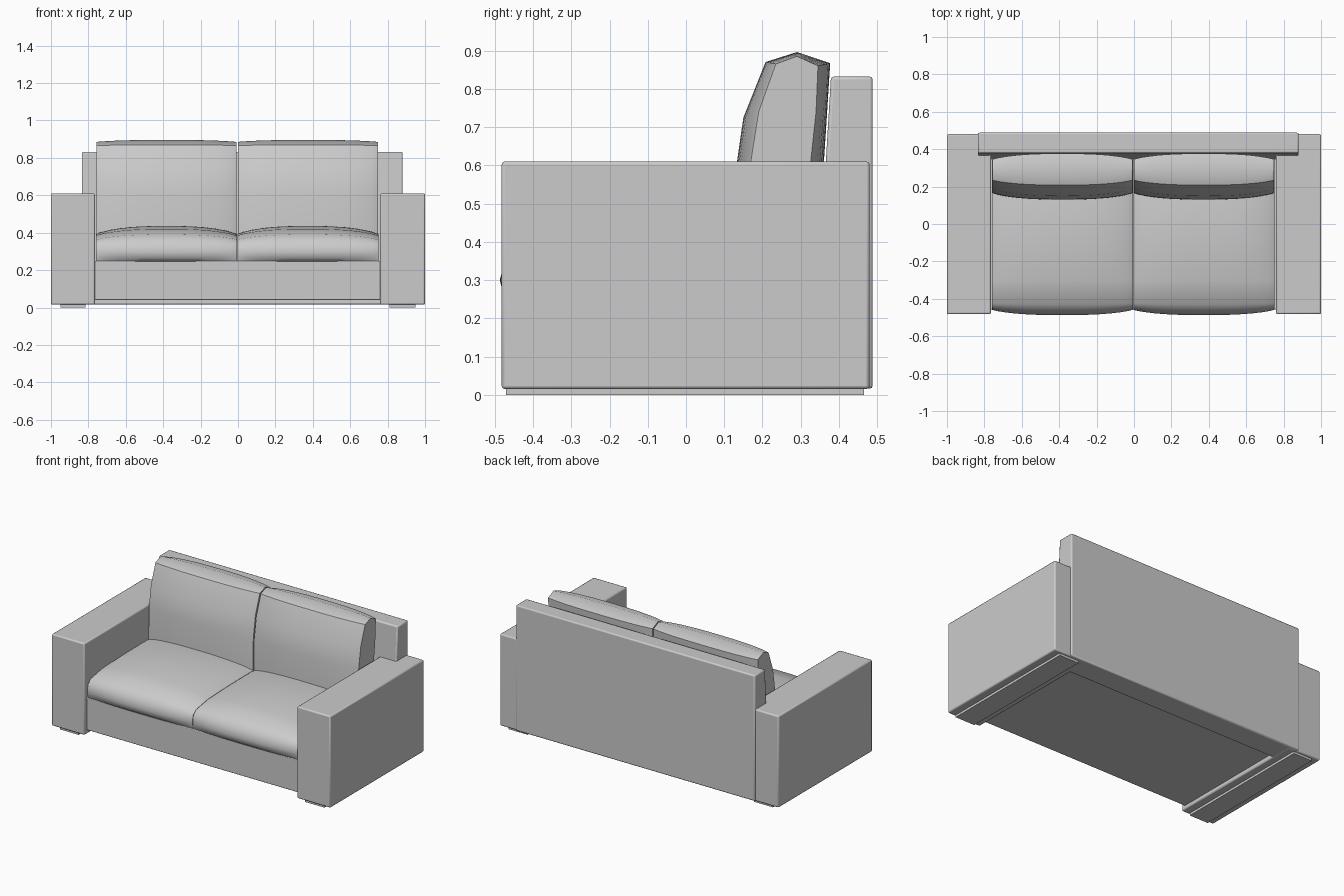
import bpy, bmesh

if "Cube" in bpy.data.objects:
    bpy.data.objects.remove(bpy.data.objects["Cube"])


def add_mesh(name, bm):
    bmesh.ops.recalc_face_normals(bm, faces=bm.faces)
    mesh = bpy.data.meshes.new(name)
    bm.to_mesh(mesh)
    bm.free()
    obj = bpy.data.objects.new(name, mesh)
    bpy.context.collection.objects.link(obj)
    return obj


def smooth(obj, angle):
    bpy.ops.object.select_all(action='DESELECT')
    obj.select_set(True)
    bpy.context.view_layer.objects.active = obj
    bpy.ops.object.shade_smooth_by_angle(angle=angle)


def loft(name, stations):
    """Skin a list of (x, [(y, z), ...]) sections and cap both ends."""
    bm = bmesh.new()
    rings = [[bm.verts.new((x, y, z)) for y, z in pts] for x, pts in stations]
    for a, b in zip(rings, rings[1:]):
        for i in range(len(a)):
            j = (i + 1) % len(a)
            bm.faces.new((a[i], a[j], b[j], b[i]))
    bm.faces.new(rings[0])
    bm.faces.new(rings[-1])
    return add_mesh(name, bm)


def panel(name, x0, x1, profile, bevel):
    obj = loft(name, [(x0, profile), (x1, profile)])
    if bevel:
        mod = obj.modifiers.new("soft_edges", 'BEVEL')
        mod.width = bevel
        mod.segments = 2
        smooth(obj, 0.6)
    return obj


def box(name, x0, x1, y0, y1, z0, z1, bevel=0.008):
    return panel(name, x0, x1, [(y0, z0), (y1, z0), (y1, z1), (y0, z1)], bevel)


def cushion(name, x0, x1, edge, middle, steps=16):
    """Padded shape: slim edge section swelling to a full middle section."""
    stations = []
    for i in range(steps + 1):
        u = -1 + 2 * i / steps
        u = u * (1.5 - 0.5 * u * u)  # crowd the sections towards the sides
        t = (1 - abs(u) ** 2.6) ** 0.8
        pts = [(a[0] + (b[0] - a[0]) * t, a[1] + (b[1] - a[1]) * t)
               for a, b in zip(edge, middle)]
        stations.append(((x0 + x1) / 2 + u * (x1 - x0) / 2, pts))
    smooth(loft(name, stations), 0.75)


# Arms and the low plinths beneath them
for side, a, b in (("left", -1.0, -0.765), ("right", 0.76, 1.0)):
    box(side + "_arm", a, b, -0.482, 0.48, 0.015, 0.61)
    box(side + "_plinth", a + 0.05, b - 0.05, -0.47, 0.465, 0.0, 0.02, 0)

# Seat base
box("seat_base", -0.775, 0.77, -0.457, 0.40, 0.04, 0.25, 0.004)

# Backrest, leaning slightly on its front face
panel("backrest", -0.835, 0.88,
      [(0.33, 0.016), (0.488, 0.016), (0.488, 0.832), (0.379, 0.832)], 0.008)

# Sections of the seat cushions (y, z)
seat_edge = [(-0.45, 0.25), (-0.455, 0.27), (-0.458, 0.30), (-0.452, 0.335),
             (-0.425, 0.362), (-0.3, 0.383), (-0.1, 0.39), (0.15, 0.392),
             (0.35, 0.37), (0.35, 0.25)]
seat_middle = [(-0.455, 0.245), (-0.478, 0.265), (-0.487, 0.30), (-0.473, 0.35),
               (-0.43, 0.39), (-0.3, 0.42), (-0.1, 0.435), (0.15, 0.436),
               (0.35, 0.40), (0.35, 0.245)]

# Sections of the back cushions (y, z)
back_edge = [(0.165, 0.38), (0.168, 0.60), (0.19, 0.74), (0.235, 0.865),
             (0.29, 0.885), (0.345, 0.86), (0.34, 0.74), (0.325, 0.60),
             (0.31, 0.38)]
back_middle = [(0.13, 0.38), (0.132, 0.60), (0.15, 0.725), (0.208, 0.87),
               (0.29, 0.896), (0.377, 0.867), (0.369, 0.74), (0.36, 0.60),
               (0.345, 0.38)]

for side, a, b in (("left", -0.76, -0.006), ("right", -0.004, 0.75)):
    cushion(side + "_seat_cushion", a, b, seat_edge, seat_middle)
    cushion(side + "_back_cushion", a + 0.003, b - 0.002, back_edge, back_middle)
